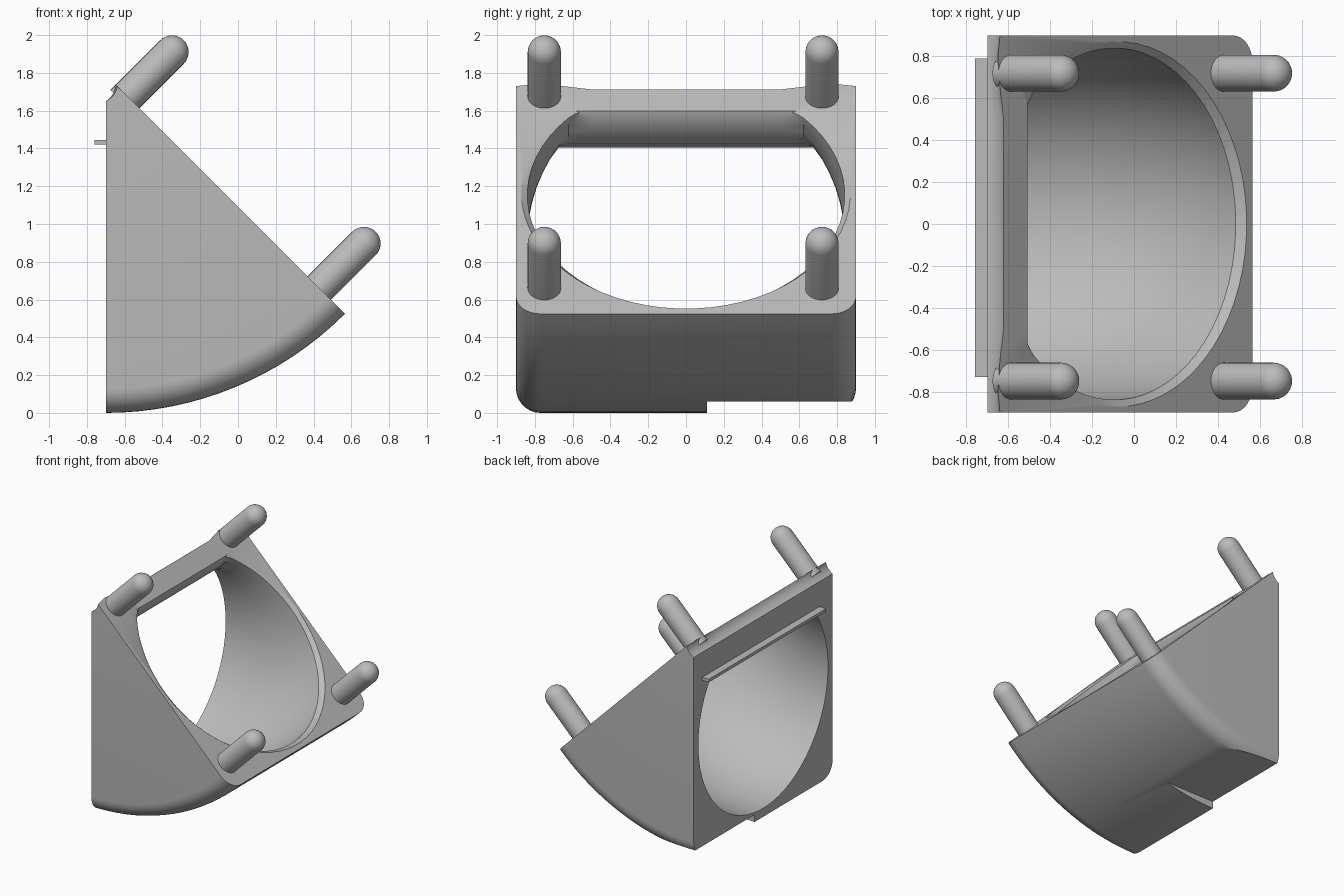
import bpy, bmesh, math
from mathutils import Vector, Matrix

cube = bpy.data.objects.get("Cube")
if cube:
    bpy.data.objects.remove(cube, do_unlink=True)

grey = bpy.data.materials.new("plain grey")
grey.use_nodes = True
grey.diffuse_color = (0.5, 0.5, 0.5, 1)
grey.node_tree.nodes["Principled BSDF"].inputs["Base Color"].default_value = (0.5, 0.5, 0.5, 1)

BEND_X, BEND_Z, OUTER = -0.7, 1.79, 1.79   # bend axis runs along y
HALF_Y, CORNER = 0.9, 0.13
TURN = math.radians(45)


def finish(bm, name):
    bmesh.ops.recalc_face_normals(bm, faces=bm.faces)
    mesh = bpy.data.meshes.new(name)
    bm.to_mesh(mesh)
    bm.free()
    mesh.materials.append(grey)
    obj = bpy.data.objects.new(name, mesh)
    bpy.context.collection.objects.link(obj)
    return obj


def smooth(obj, degrees=30):
    bpy.ops.object.select_all(action='DESELECT')
    obj.select_set(True)
    bpy.context.view_layer.objects.active = obj
    bpy.ops.object.shade_smooth_by_angle(angle=math.radians(degrees))


def sweep(name, section, angles):
    """Loft (radius, y) sections around the bend axis and cap both ends."""
    bm = bmesh.new()
    rings = []
    for a in angles:
        rings.append([bm.verts.new((BEND_X + r * math.sin(a), y, BEND_Z - r * math.cos(a)))
                      for r, y in section(a)])
    for lo, hi in zip(rings, rings[1:]):
        for i in range(len(lo)):
            j = (i + 1) % len(lo)
            bm.faces.new((lo[i], lo[j], hi[j], hi[i]))
    bm.faces.new(rings[0])
    bm.faces.new(rings[-1])
    return finish(bm, name)


def box(name, lo, hi):
    bm = bmesh.new()
    size = [h - l for l, h in zip(lo, hi)]
    centre = [(l + h) / 2 for l, h in zip(lo, hi)]
    bmesh.ops.create_cube(bm, size=1, matrix=Matrix.Translation(centre) @ Matrix.Diagonal((*size, 1)))
    return finish(bm, name)


def cut(obj, cutter):
    cutter.hide_render = True
    mod = obj.modifiers.new("cut", 'BOOLEAN')
    mod.operation, mod.solver, mod.object = 'DIFFERENCE', 'EXACT', cutter
    bpy.context.view_layer.objects.active = obj
    bpy.ops.object.modifier_apply(modifier=mod.name)
    bpy.data.objects.remove(cutter, do_unlink=True)


def body_section(a):
    # rounded outer corners, shallow wavy inner edge that grows along the bend
    t = a / TURN
    half = [(0.14 + (r - 0.14) * t, y) for r, y in
            ((0.11, 0.5), (0.085, 0.65), (0.07, 0.8), (0.085, HALF_Y))]
    for k in range(9):
        b = math.pi / 2 * k / 8
        half.append((OUTER - CORNER + CORNER * math.sin(b),
                     HALF_Y - CORNER + CORNER * math.cos(b)))
    return half + [(r, -y) for r, y in reversed(half)]


def bore_section(radius):
    # circle with a flat side towards the bend axis
    def section(a):
        flat = 0.385 - 0.115 * a / TURN
        return [(max(flat, 0.88 - radius(a) * math.cos(b)), radius(a) * math.sin(b))
                for b in (2 * math.pi * (k + 0.5) / 64 for k in range(64))]
    return section


# Elbow body with its bore, rim chamfer and stepped underside
body = sweep("elbow_body", body_section, [TURN * i / 16 for i in range(17)])
cut(body, sweep("bore_cutter", bore_section(lambda a: 0.84),
                [TURN * i / 16 for i in range(-1, 18)]))
slope = 0.035 / math.radians(1.5)
cut(body, sweep("rim_cutter", bore_section(lambda a: 0.872 + (a - TURN) * slope),
                [TURN + math.radians(d) for d in (-1.5, 1)]))
cut(body, box("step_cutter", (-0.9, 0.11, -0.2), (0.2, 1.1, 0.06)))
smooth(body)

# Thin ledge across the upright opening
box("ledge_strip", (-0.76, -0.73, 1.42), (-0.66, 0.79, 1.445))

# Round-tipped pegs standing square to the sloping face
PEG_R = 0.088
axis = Vector((1, 0, 1)).normalized()
for level, (x, z), length in (("upper", (-0.585, 1.675), 0.333), ("lower", (0.43, 0.66), 0.335)):
    for side, y in (("front", -0.75), ("back", 0.72)):
        bm = bmesh.new()
        profile = [(0, -0.04), (PEG_R, -0.04)]
        profile += [(PEG_R * math.cos(b), length + PEG_R * math.sin(b))
                    for b in (math.pi / 2 * k / 8 for k in range(9))]
        verts = [bm.verts.new((r, 0, h)) for r, h in profile]
        edges = [bm.edges.new(pair) for pair in zip(verts, verts[1:])]
        bmesh.ops.spin(bm, geom=verts + edges, cent=(0, 0, 0), axis=(0, 0, 1),
                       angle=2 * math.pi, steps=32)
        bmesh.ops.remove_doubles(bm, verts=bm.verts, dist=0.0005)
        turn = Vector((0, 0, 1)).rotation_difference(axis).to_matrix().to_4x4()
        bm.transform(Matrix.Translation((x, y, z)) @ turn)
        smooth(finish(bm, f"{level}_{side}_peg"))
